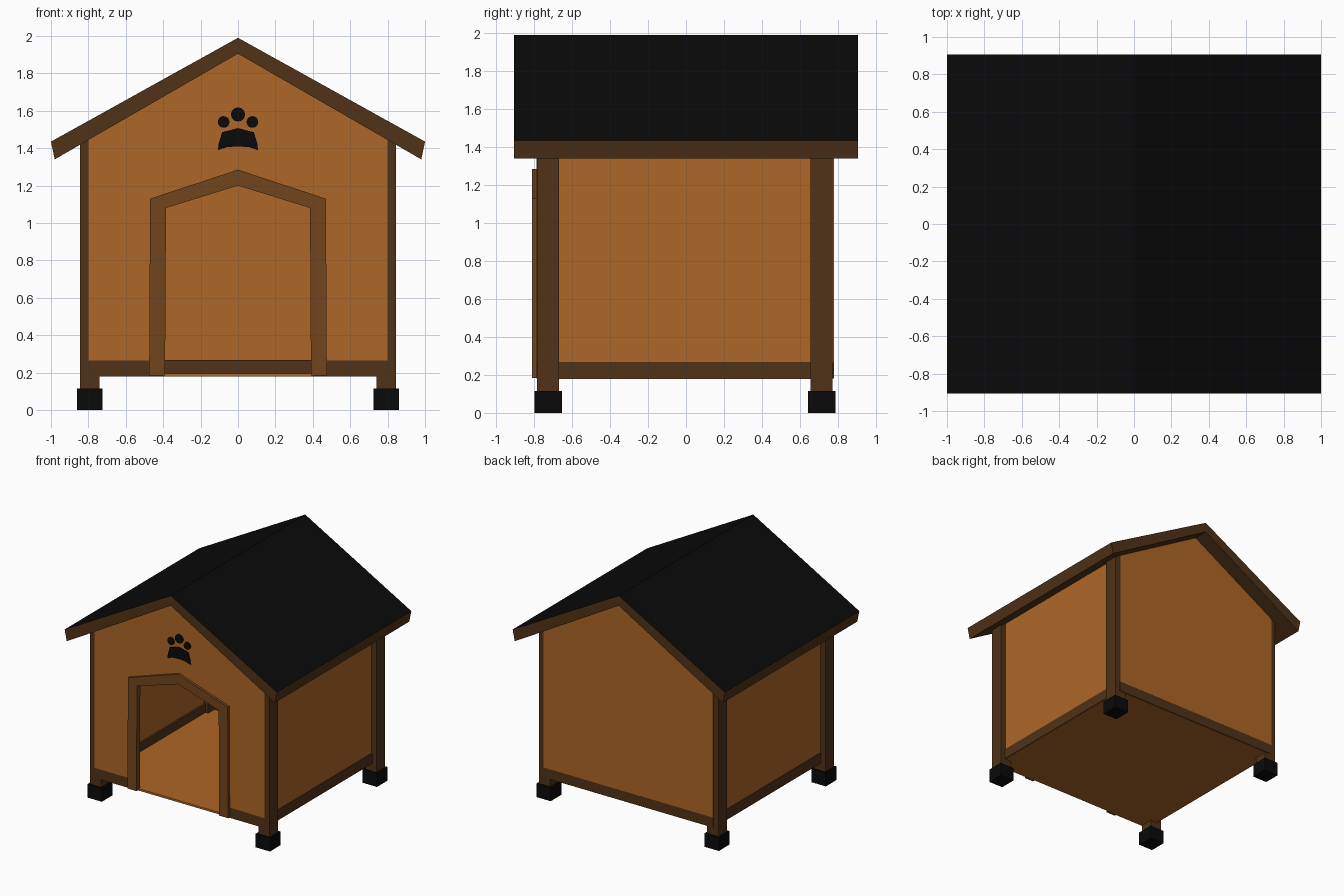
import bpy, bmesh
from math import cos, sin, tau

if "Cube" in bpy.data.objects:
    bpy.data.objects.remove(bpy.data.objects["Cube"])


def material(name, rgb):
    m = bpy.data.materials.new(name)
    m.diffuse_color = (*rgb, 1)
    m.use_nodes = True
    m.node_tree.nodes["Principled BSDF"].inputs["Base Color"].default_value = m.diffuse_color
    return m


ORANGE = material("orange wood", (0.42, 0.133, 0.02))
BROWN = material("dark wood", (0.08, 0.032, 0.009))
TRIM = material("trim wood", (0.17, 0.06, 0.012))
BLACK = material("black", (0.003, 0.003, 0.003))


def extrude(name, profile, y0, y1, mat, top_mat=None):
    """Extrude an (x, z) profile from y0 to y1."""
    bm = bmesh.new()
    face = bm.faces.new([bm.verts.new((x, y0, z)) for x, z in profile])
    ext = bmesh.ops.extrude_face_region(bm, geom=[face], use_keep_orig=True)
    moved = [v for v in ext["geom"] if isinstance(v, bmesh.types.BMVert)]
    bmesh.ops.translate(bm, verts=moved, vec=(0, y1 - y0, 0))
    bmesh.ops.recalc_face_normals(bm, faces=bm.faces)
    mesh = bpy.data.meshes.new(name)
    mesh.materials.append(mat)
    if top_mat:
        mesh.materials.append(top_mat)
        for f in bm.faces:
            f.normal_update()
            f.material_index = int(f.normal.z > 0.1)
    bm.to_mesh(mesh)
    bm.free()
    ob = bpy.data.objects.new(name, mesh)
    bpy.context.collection.objects.link(ob)
    return ob


def box(name, x, y, z, mat):
    x0, x1 = sorted(x)
    return extrude(name, [(x0, z[0]), (x1, z[0]), (x1, z[1]), (x0, z[1])], *y, mat)


def mirrored(half):
    """Complete a right-hand half profile that starts or ends on x = 0."""
    return half + [(-x, z) for x, z in reversed(half) if x > 0]


# Roof: brown slab with black upper faces
extrude("roof", [(0, 1.99), (1, 1.435), (0.98, 1.34), (0, 1.905),
                 (-0.98, 1.34), (-1, 1.435)], -0.905, 0.905, BROWN, BLACK)

# Gable walls, the front one with a door opening
gable = [(0.8, 0.265), (0.8, 1.46), (0, 1.92), (-0.8, 1.46), (-0.8, 0.265)]
door = [(-0.41, 0.265), (-0.41, 1.09), (0, 1.22), (0.41, 1.09), (0.41, 0.265)]
extrude("back_wall", gable, 0.755, 0.778, ORANGE)
extrude("front_wall", gable + door, -0.788, -0.765, ORANGE)

# Door frame
outer = [(-0.475, 0.185), (-0.47, 1.13), (0, 1.285), (0.47, 1.13), (0.475, 0.185)]
inner = [(0.39, 0.185), (0.385, 1.08), (0, 1.2), (-0.385, 1.08), (-0.39, 0.185)]
extrude("door_frame", outer + inner, -0.81, -0.765, TRIM)

# Floor and back sill
box("floor", (-0.8, 0.8), (-0.78, 0.772), (0.178, 0.195), ORANGE)
box("back_sill", (-0.8, 0.8), (0.74, 0.778), (0.18, 0.267), BROWN)

for side, s in (("left", -1), ("right", 1)):
    # Side wall and sills
    box(side + "_wall", (s * 0.78, s * 0.8), (-0.77, 0.76), (0.26, 1.455), ORANGE)
    box(side + "_sill", (s * 0.765, s * 0.806), (-0.75, 0.74), (0.18, 0.267), BROWN)
    box(side + "_front_sill", (s * 0.4, s * 0.8), (-0.788, -0.75), (0.18, 0.267), BROWN)
    # Corner posts on black feet
    for end, y0, y1 in (("front", -0.784, -0.668), ("back", 0.656, 0.772)):
        post = [(s * 0.74, 0.1), (s * 0.845, 0.1), (s * 0.845, 1.43), (s * 0.74, 1.49)]
        extrude(f"{end}_{side}_post", post, y0, y1, BROWN)
        box(f"{end}_{side}_foot", (s * 0.725, s * 0.86), (y0 - 0.014, y1 + 0.014),
            (0, 0.115), BLACK)

# Paw emblem: pad and three toes
pad = mirrored([(0, 1.41), (0.06, 1.405), (0.107, 1.39), (0.103, 1.425), (0.085, 1.485), (0, 1.507)][::-1])
# the mirrored copy skips both points on the centre line, so close the pad at the bottom
extrude("paw_pad", pad, -0.797, -0.78, BLACK)
for name, cx, cz, r in (("left", -0.077, 1.54, 0.031), ("middle", 0, 1.58, 0.037),
                        ("right", 0.077, 1.54, 0.031)):
    toe = [(cx + r * cos(tau * i / 24), cz + r * sin(tau * i / 24)) for i in range(24)]
    extrude("paw_toe_" + name, toe, -0.797, -0.78, BLACK)
